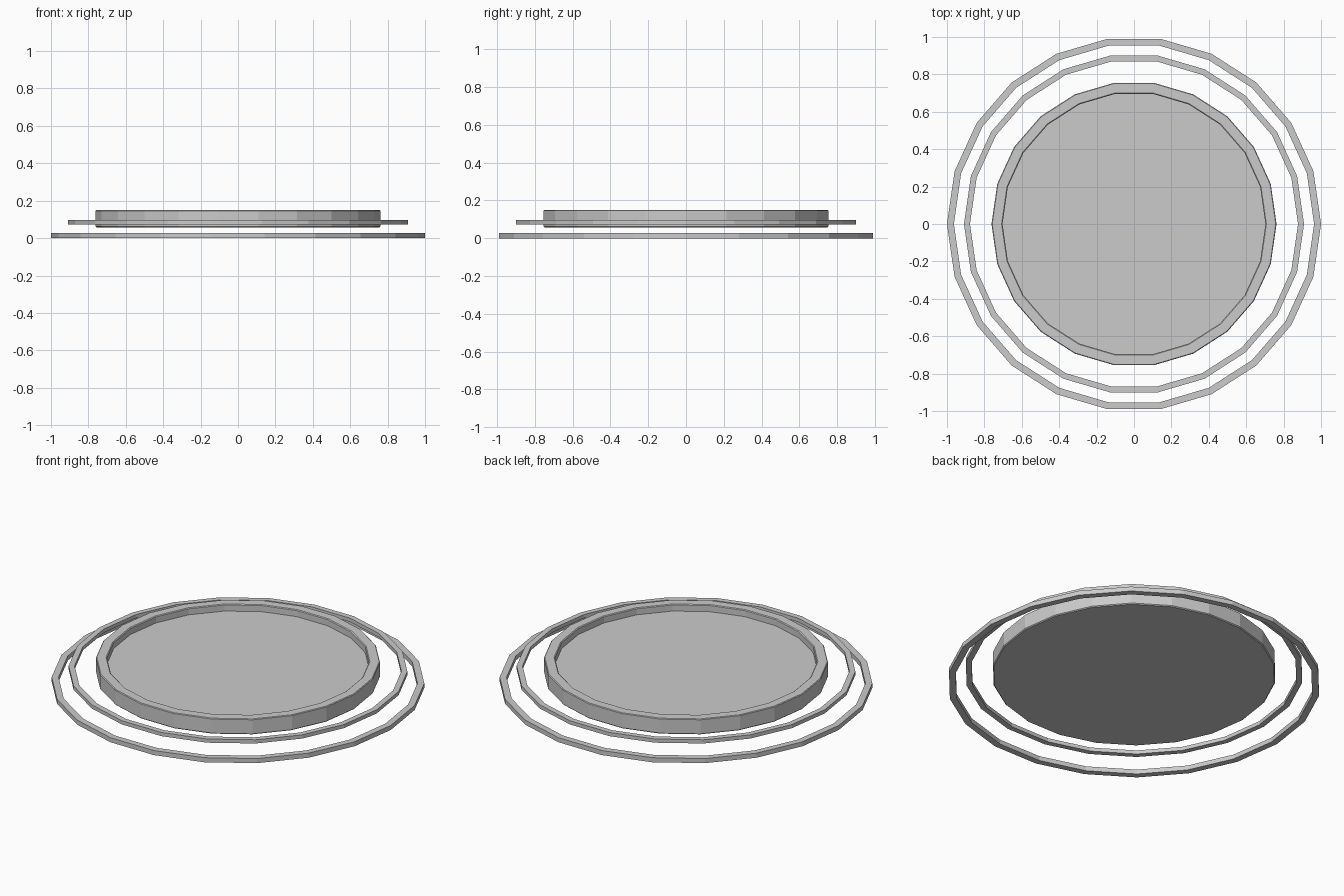
import bpy, math

if "Cube" in bpy.data.objects:
    bpy.data.objects.remove(bpy.data.objects["Cube"])

SIDES = 22


def lathe(name, profile, closed):
    """Spin (radius, z) points about z; open profiles are capped at both ends."""
    n = len(profile)
    verts, faces = [], []
    for i in range(SIDES):
        a = 2 * math.pi * i / SIDES
        verts += [(r * math.cos(a), r * math.sin(a), z) for r, z in profile]
    for i in range(SIDES):
        j = (i + 1) % SIDES
        for k in range(n if closed else n - 1):
            m = (k + 1) % n
            faces.append((i * n + k, j * n + k, j * n + m, i * n + m))
    if not closed:
        faces.append([i * n for i in reversed(range(SIDES))])
        faces.append([i * n + n - 1 for i in range(SIDES)])
    mesh = bpy.data.meshes.new(name)
    mesh.from_pydata(verts, [], faces)
    ob = bpy.data.objects.new(name, mesh)
    bpy.context.collection.objects.link(ob)
    return ob


def ring(name, inner, outer, z0, z1):
    return lathe(name, [(inner, z0), (outer, z0), (outer, z1), (inner, z1)], True)


# Two thin floating rings
ring("outer_ring", 0.963, 1.0, 0.0, 0.027)
ring("middle_ring", 0.877, 0.909, 0.074, 0.096)

# Shallow dish: solid base, narrow bevelled rim, sunken floor
lathe("dish", [(0.757, 0.058), (0.762, 0.063), (0.762, 0.146), (0.758, 0.15),
               (0.708, 0.15), (0.703, 0.146), (0.703, 0.11)], False)
